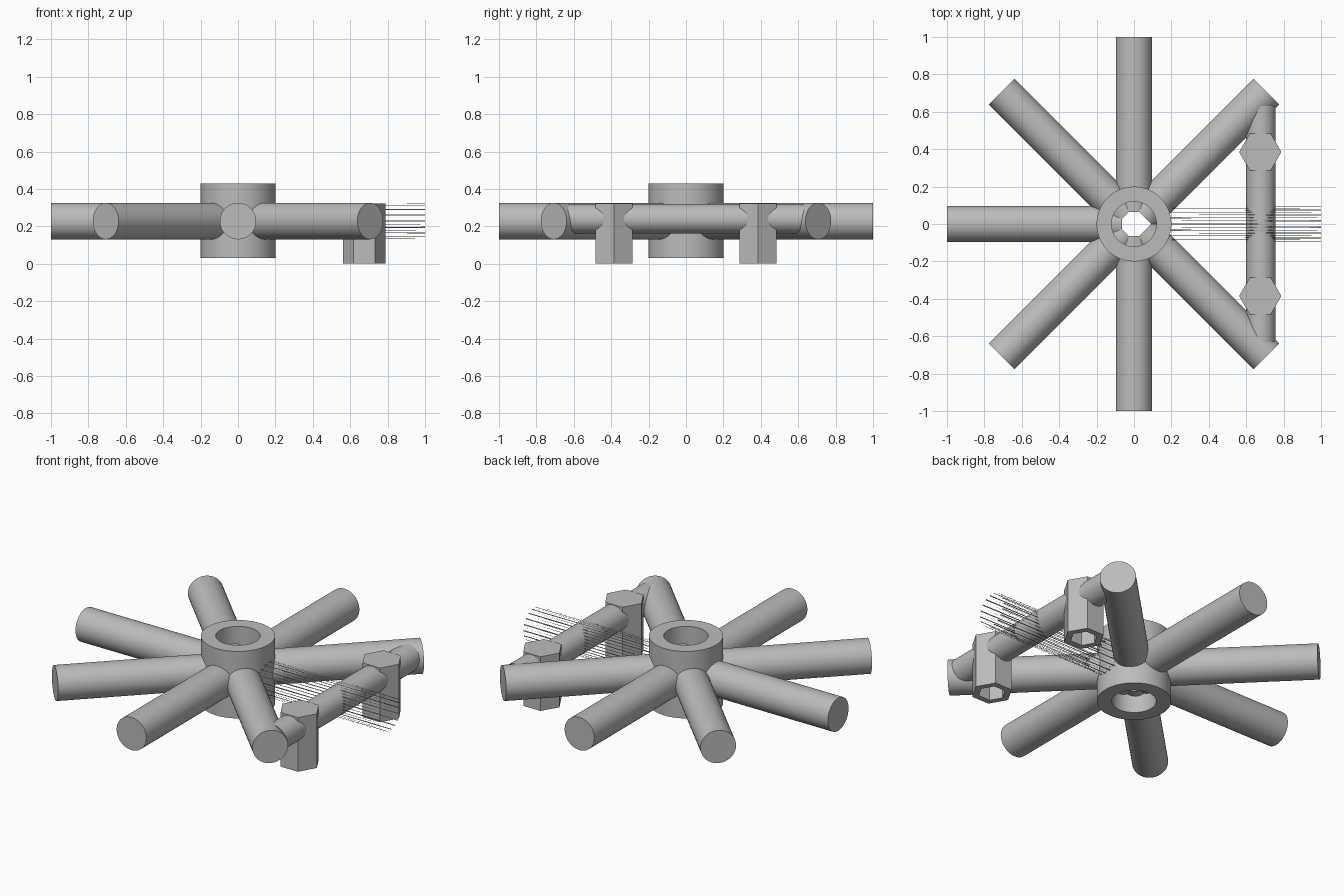
import bpy, bmesh
from math import sin, cos, pi, radians
from mathutils import Matrix, Vector

if "Cube" in bpy.data.objects:
    bpy.data.objects.remove(bpy.data.objects["Cube"], do_unlink=True)

metal = bpy.data.materials.new("plain grey")
metal.use_nodes = True
grey = (0.5, 0.5, 0.5, 1)
metal.diffuse_color = grey
metal.node_tree.nodes["Principled BSDF"].inputs["Base Color"].default_value = grey

MID = 0.228      # height of the spoke axes
SPOKE_R = 0.0975
BORE = 0.065     # where the spokes begin


def finish(name, bm, smooth=True):
    bmesh.ops.recalc_face_normals(bm, faces=bm.faces)
    mesh = bpy.data.meshes.new(name)
    bm.to_mesh(mesh)
    bm.free()
    mesh.materials.append(metal)
    obj = bpy.data.objects.new(name, mesh)
    bpy.context.collection.objects.link(obj)
    if smooth:
        bpy.ops.object.select_all(action='DESELECT')
        obj.select_set(True)
        bpy.context.view_layer.objects.active = obj
        bpy.ops.object.shade_smooth_by_angle(angle=radians(30))
    return obj


def rod(name, start, end, radius):
    """Capped round bar between two points."""
    start, end = Vector(start), Vector(end)
    axis = end - start
    place = Matrix.Translation((start + end) / 2) @ axis.to_track_quat('Z', 'Y').to_matrix().to_4x4()
    bm = bmesh.new()
    bmesh.ops.create_cone(bm, cap_ends=True, segments=48, radius1=radius,
                          radius2=radius, depth=axis.length, matrix=place)
    return finish(name, bm)


def lathe(name, profile, sides, centre=(0, 0), closed=True, smooth=True):
    """Sweep a (radius, height) profile round a vertical axis."""
    bm = bmesh.new()
    rings = []
    for r, z in profile:
        rings.append([bm.verts.new((centre[0] + r * cos(2 * pi * i / sides),
                                    centre[1] + r * sin(2 * pi * i / sides), z))
                      for i in range(sides)])
    pairs = list(zip(rings, rings[1:]))
    if closed:
        pairs.append((rings[-1], rings[0]))
    else:
        bm.faces.new(rings[0])
        bm.faces.new(rings[-1])
    for a, b in pairs:
        for i in range(sides):
            j = (i + 1) % sides
            bm.faces.new((a[i], a[j], b[j], b[i]))
    return finish(name, bm, smooth)


# Hub ring with open bore
lathe("hub", [(0.2, 0.03), (0.2, 0.428), (0.12, 0.428), (0.12, 0.03)], 64)

# Seven solid spokes, leaving out the one on +x
for k in range(1, 8):
    a = k * pi / 4
    d = Vector((cos(a), sin(a), 0))
    up = Vector((0, 0, MID))
    rod(f"spoke_{k}", d * BORE + up, d + up, SPOKE_R)

# Eighth spoke: only thin tapering slivers of its wall
bm = bmesh.new()
COUNT = 36
for i in range(COUNT):
    a = 2 * pi * i / COUNT
    w = 0.035
    near, far = (0.14, 1.0) if i % 2 else (1.0, 0.14)

    def wall(x, t):
        return bm.verts.new((x, SPOKE_R * cos(t), MID + SPOKE_R * sin(t)))
    bm.faces.new((wall(near, a - w), wall(near, a + w), wall(far, a)))
finish("spoke_slivers", bm, smooth=False)

# Crossbar joining the two spokes on the +x side
rod("crossbar", (0.678, -0.63, 0.24), (0.678, 0.63, 0.24), 0.079)

# Hexagonal posts with hexagonal sockets open at the bottom
for side, y in (("right", -0.385), ("left", 0.385)):
    lathe(f"hex_post_{side}", [(0.075, 0.2), (0.075, 0), (0.113, 0), (0.113, 0.322)],
          6, centre=(0.675, y), closed=False, smooth=False)
